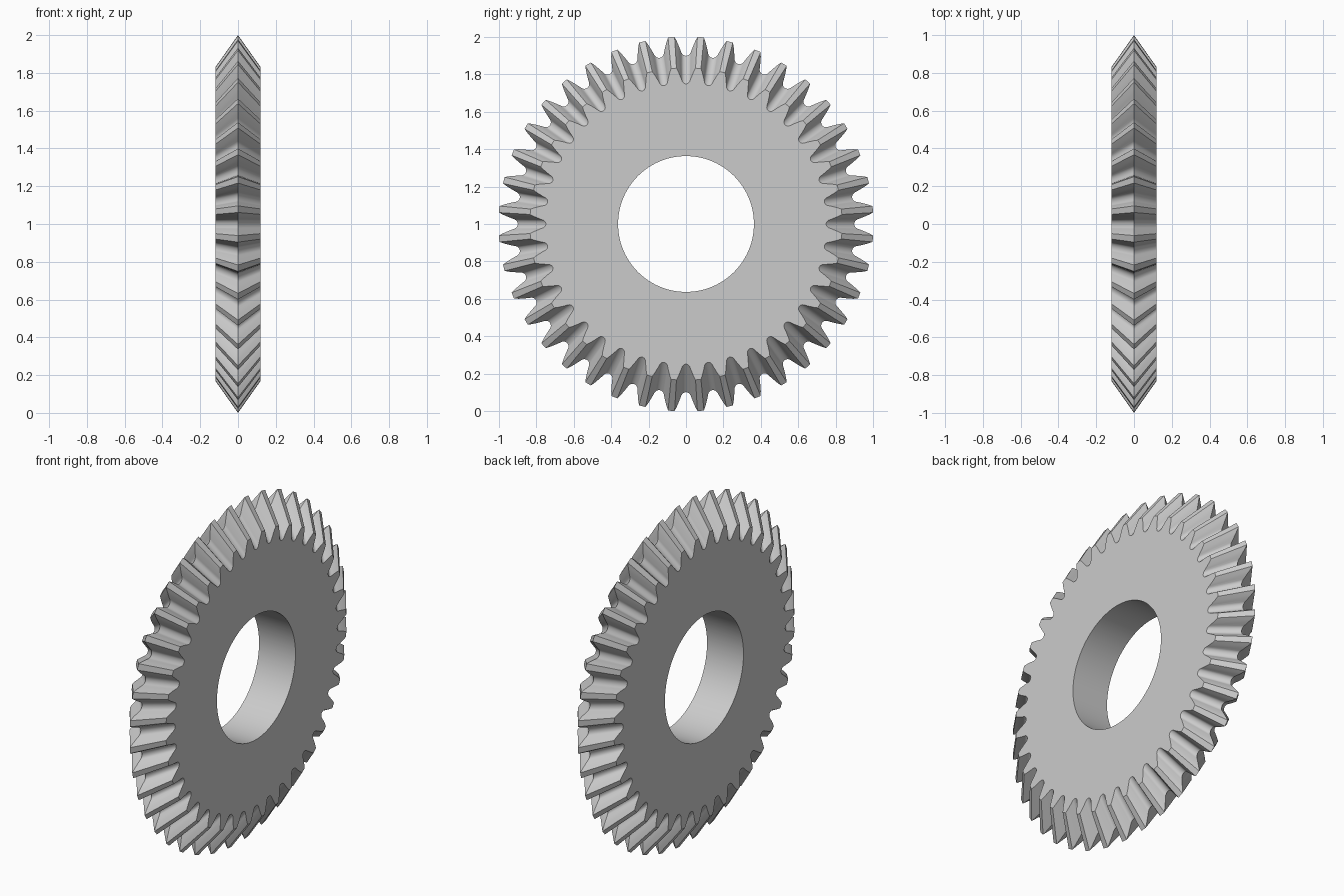
import bpy, bmesh, math

cube = bpy.data.objects.get("Cube")
if cube:
    bpy.data.objects.remove(cube, do_unlink=True)

TEETH = 40
HALF_WIDTH = 0.118
FACE_SCALE = 0.833      # teeth taper towards the two flat faces
BORE = 0.363
R = 1.002

# Half a tooth space: (degrees from the space centre, radius), root to tip
half = [(0, .897), (.55, .899), (1.0, .903), (1.35, .909), (1.6, .917),
        (1.85, .93), (2.3, .95), (2.85, .975), (3.5, 1.0)]
space = [(-a, r) for a, r in reversed(half[1:])] + half

outline = []
for i in range(TEETH):
    for a, r in space:
        outline.append((math.radians(i * 360 / TEETH + a), r * R))

bm = bmesh.new()


def ring(x, radius_of):
    """One closed loop of vertices around the x axis."""
    return [bm.verts.new((x, radius_of(r) * math.sin(a), 1 + radius_of(r) * math.cos(a)))
            for a, r in outline]


# Loops in order round the cross-section: bore, face, ridge, face, bore
loops = [ring(-HALF_WIDTH, lambda r: BORE),
         ring(-HALF_WIDTH, lambda r: r * FACE_SCALE),
         ring(0, lambda r: r),
         ring(HALF_WIDTH, lambda r: r * FACE_SCALE),
         ring(HALF_WIDTH, lambda r: BORE)]
n = len(outline)
for k, low in enumerate(loops):
    high = loops[(k + 1) % len(loops)]
    for i in range(n):
        j = (i + 1) % n
        bm.faces.new((low[i], low[j], high[j], high[i]))
bmesh.ops.recalc_face_normals(bm, faces=bm.faces)

mesh = bpy.data.meshes.new("bevel_gear")
bm.to_mesh(mesh)
bm.free()
gear = bpy.data.objects.new("bevel_gear", mesh)
bpy.context.collection.objects.link(gear)

# Plain grey metal
color = (0.6, 0.6, 0.6, 1)
mat = bpy.data.materials.new("light_grey")
mat.use_nodes = True
mat.diffuse_color = color
mat.node_tree.nodes["Principled BSDF"].inputs["Base Color"].default_value = color
mesh.materials.append(mat)

# Smooth bore and flanks, crisp tooth tips and faces
bpy.ops.object.select_all(action='DESELECT')
gear.select_set(True)
bpy.context.view_layer.objects.active = gear
bpy.ops.object.shade_smooth_by_angle(angle=math.radians(35))
